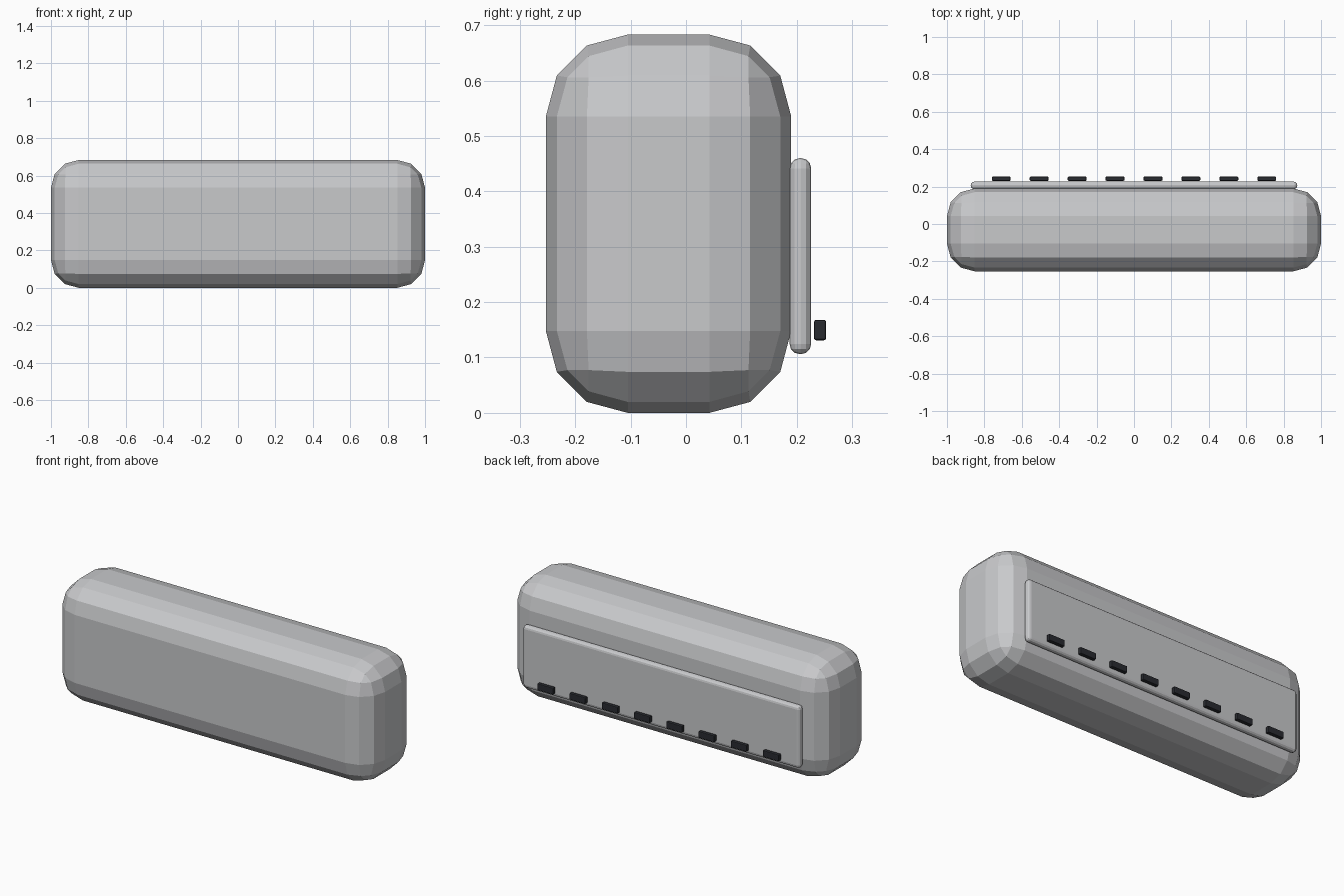
import bpy

cube = bpy.data.objects.get("Cube")
if cube:
    bpy.data.objects.remove(cube, do_unlink=True)


def material(name, color):
    mat = bpy.data.materials.new(name)
    mat.use_nodes = True
    mat.diffuse_color = color
    mat.node_tree.nodes["Principled BSDF"].inputs["Base Color"].default_value = color
    return mat


def rounded_box(name, low, high, radius, segments, mat):
    """Box between two corners, with every edge rounded."""
    center = [(a + b) / 2 for a, b in zip(low, high)]
    bpy.ops.mesh.primitive_cube_add(size=1, location=center)
    obj = bpy.context.object
    obj.name = name
    obj.scale = [b - a for a, b in zip(low, high)]
    bpy.ops.object.transform_apply(location=False, rotation=False, scale=True)
    bevel = obj.modifiers.new("rounding", "BEVEL")
    bevel.width = radius
    bevel.segments = segments
    bevel.limit_method = "NONE"
    obj.data.materials.append(mat)
    return obj


grey = material("light grey", (0.58, 0.585, 0.6, 1))
dark = material("charcoal", (0.022, 0.024, 0.03, 1))

# Faceted main body
rounded_box("body", (-1, -0.253, 0), (1, 0.19, 0.683), 0.148, 3, grey)

# Raised plate on the back
rounded_box("back_panel", (-0.873, 0.187, 0.106), (0.873, 0.226, 0.46), 0.0185, 3, grey)

# Row of small dark blocks floating just behind the plate
count, spacing, half_width = 8, 0.203, 0.05
for i in range(count):
    x = (i - (count - 1) / 2) * spacing
    rounded_box(f"vent_block_{i + 1}", (x - half_width, 0.231, 0.131),
                (x + half_width, 0.253, 0.168), 0.004, 2, dark)
